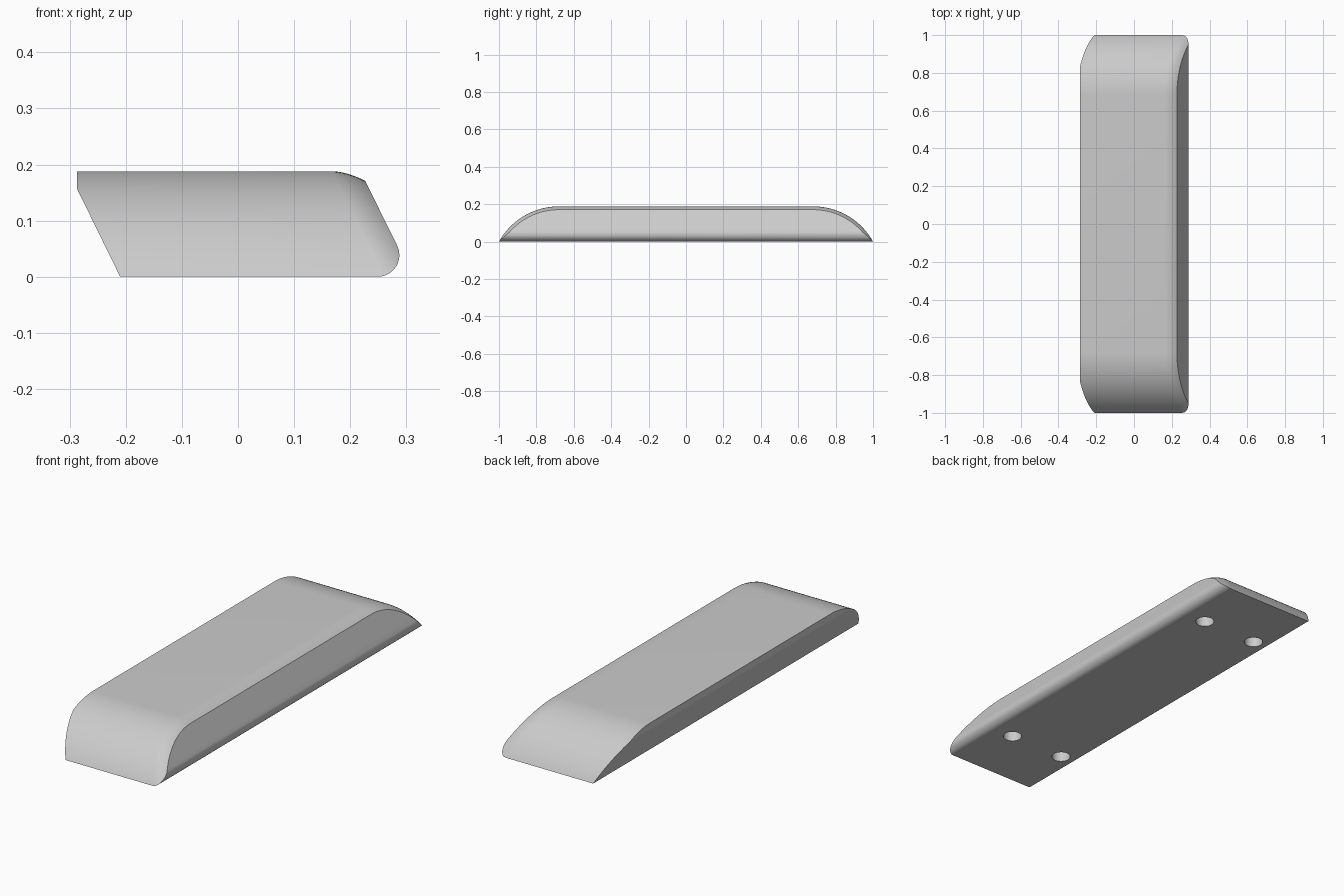
import bpy, bmesh, math

if "Cube" in bpy.data.objects:
    bpy.data.objects.remove(bpy.data.objects["Cube"])

HEIGHT = 0.188
SLANT = 0.5            # sideways lean per unit of height
END_Y, END_R = 0.68, 0.366   # start and radius of the curved ends
EDGE_X, EDGE_R = 0.259, 0.09  # start and radius of the softened long edge


def material(name, value):
    m = bpy.data.materials.new(name)
    m.use_nodes = True
    m.diffuse_color = (value, value, value, 1)
    m.node_tree.nodes["Principled BSDF"].inputs["Base Color"].default_value = (value, value, value, 1)
    return m


def loft(name, rings):
    """Skin a list of equal closed rings and cap both ends."""
    bm = bmesh.new()
    loops = [[bm.verts.new(p) for p in ring] for ring in rings]
    for a, b in zip(loops, loops[1:]):
        for i in range(len(a)):
            j = (i + 1) % len(a)
            bm.faces.new((a[i], a[j], b[j], b[i]))
    bm.faces.new(loops[0])
    bm.faces.new(loops[-1])
    bmesh.ops.recalc_face_normals(bm, faces=bm.faces)
    mesh = bpy.data.meshes.new(name)
    bm.to_mesh(mesh)
    bm.free()
    obj = bpy.data.objects.new(name, mesh)
    bpy.context.collection.objects.link(obj)
    return obj


def apply_boolean(obj, cutter, operation):
    mod = obj.modifiers.new("cut", 'BOOLEAN')
    mod.operation, mod.solver, mod.object = operation, 'EXACT', cutter
    bpy.context.view_layer.objects.active = obj
    bpy.ops.object.modifier_apply(modifier=mod.name)
    bpy.data.objects.remove(cutter)


def long_profile(x, drop):
    """Lengthwise outline with rounded ends, leaning with height."""
    r, zc = END_R - drop, HEIGHT - END_R
    angles = [math.radians(90 * i / 30) for i in range(31)]
    half = [(END_Y + r * math.cos(a), zc + r * math.sin(a)) for a in angles]
    pts = half + [(-y, z) for y, z in reversed(half)]
    return [(x - SLANT * z, y, z) for y, z in pts]


# Body: straight stretch, then a softened edge on the left side
edge_steps = [0.08 * i / 12 for i in range(13)]
rings = [long_profile(-0.4, 0)]
rings += [long_profile(EDGE_X + t, EDGE_R - math.sqrt(EDGE_R ** 2 - t * t)) for t in edge_steps]
body = loft("wedge_block", rings)

# Cross-section trim: slanted sides, rounded lower edge, small upright lip
cx, cr = 0.249, 0.0386
sweep = 90 + math.degrees(math.atan(SLANT))
arc = [math.radians(-90 + sweep * i / 12) for i in range(13)]
section = [(-0.21, 0)] + [(cx + cr * math.cos(a), cr + cr * math.sin(a)) for a in arc]
section += [(0.2025, 0.22), (-0.287, 0.22), (-0.287, 0.157)]
trim = loft("section_trim", [[(x, y, z) for x, z in section] for y in (-1.2, 1.2)])
apply_boolean(body, trim, 'INTERSECT')

# Four blind mounting holes in the underside
for x in (-0.14, 0.153):
    for y in (-0.69, 0.69):
        bpy.ops.mesh.primitive_cylinder_add(vertices=32, radius=0.042, depth=0.16, location=(x, y, 0))
        apply_boolean(body, bpy.context.object, 'DIFFERENCE')

# Colour and shading
body.data.materials.clear()
body.data.materials.append(material("light_grey", 0.6))
bpy.ops.object.select_all(action='DESELECT')
body.select_set(True)
bpy.context.view_layer.objects.active = body
bpy.ops.object.shade_smooth_by_angle(angle=math.radians(25))
